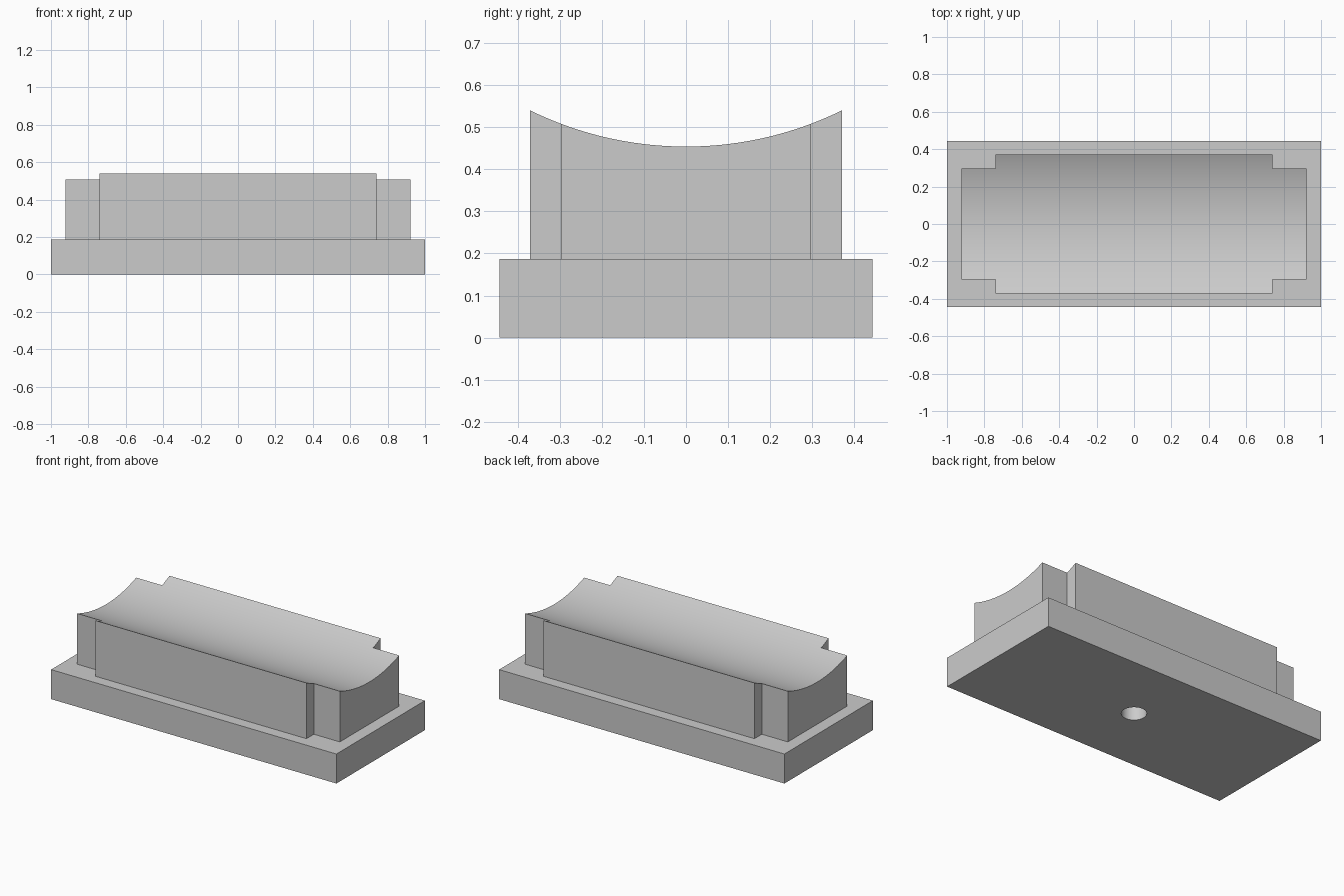
import bpy
import bmesh
from math import radians

cube = bpy.data.objects.get("Cube")
if cube:
    bpy.data.objects.remove(cube, do_unlink=True)

# Single grey material
grey = bpy.data.materials.new("plain grey")
grey.use_nodes = True
colour = (0.6, 0.6, 0.6, 1.0)
grey.diffuse_color = colour
grey.node_tree.nodes["Principled BSDF"].inputs["Base Color"].default_value = colour


def prism(name, outline, z0, z1):
    """Extrude a flat outline upwards from z0 to z1."""
    bm = bmesh.new()
    face = bm.faces.new([bm.verts.new((x, y, z0)) for x, y in outline])
    top = bmesh.ops.extrude_face_region(bm, geom=[face])
    verts = [v for v in top["geom"] if isinstance(v, bmesh.types.BMVert)]
    bmesh.ops.translate(bm, verts=verts, vec=(0, 0, z1 - z0))
    bmesh.ops.recalc_face_normals(bm, faces=bm.faces)
    mesh = bpy.data.meshes.new(name)
    bm.to_mesh(mesh)
    bm.free()
    mesh.materials.append(grey)
    obj = bpy.data.objects.new(name, mesh)
    bpy.context.collection.objects.link(obj)
    return obj


def cylinder(name, radius, depth, location, sides, rotation=(0, 0, 0)):
    bpy.ops.mesh.primitive_cylinder_add(vertices=sides, radius=radius, depth=depth,
                                        location=location, rotation=rotation)
    obj = bpy.context.object
    obj.name = name
    obj.data.materials.append(grey)
    return obj


def combine(target, tool, operation):
    """Apply an exact boolean and discard the tool."""
    tool.hide_render = True
    mod = target.modifiers.new(operation, "BOOLEAN")
    mod.operation = operation
    mod.solver = "EXACT"
    mod.object = tool
    bpy.context.view_layer.objects.active = target
    bpy.ops.object.modifier_apply(modifier=mod.name)
    bpy.data.objects.remove(tool, do_unlink=True)


# Rectangular base plate
X, Y, BASE_TOP = 1.0, 0.443, 0.187
base = prism("saddle_block", [(-X, -Y), (X, -Y), (X, Y), (-X, Y)], 0, BASE_TOP)

# Upper body with notched corners
ex, ey, mx, my = 0.922, 0.297, 0.74, 0.371
quarter = [(ex, ey), (mx, ey), (mx, my)]
outline = (quarter
           + [(-x, y) for x, y in reversed(quarter)]
           + [(-x, -y) for x, y in quarter]
           + [(x, -y) for x, y in reversed(quarter)])
body = prism("notched_body", outline, 0.1, 0.7)

# Concave cradle along the length
R, LOW = 0.842, 0.454
cradle = cylinder("cradle_cutter", R, 3, (0, 0, LOW + R), 256, (0, radians(90), 0))
combine(body, cradle, "DIFFERENCE")
combine(base, body, "UNION")

# Blind hole in the underside
DEPTH = 0.2
hole = cylinder("hole_cutter", 0.072, 2 * DEPTH, (0, 0, 0), 48)
combine(base, hole, "DIFFERENCE")

bpy.ops.object.select_all(action="DESELECT")
base.select_set(True)
bpy.context.view_layer.objects.active = base
bpy.ops.object.shade_smooth_by_angle(angle=radians(30))
